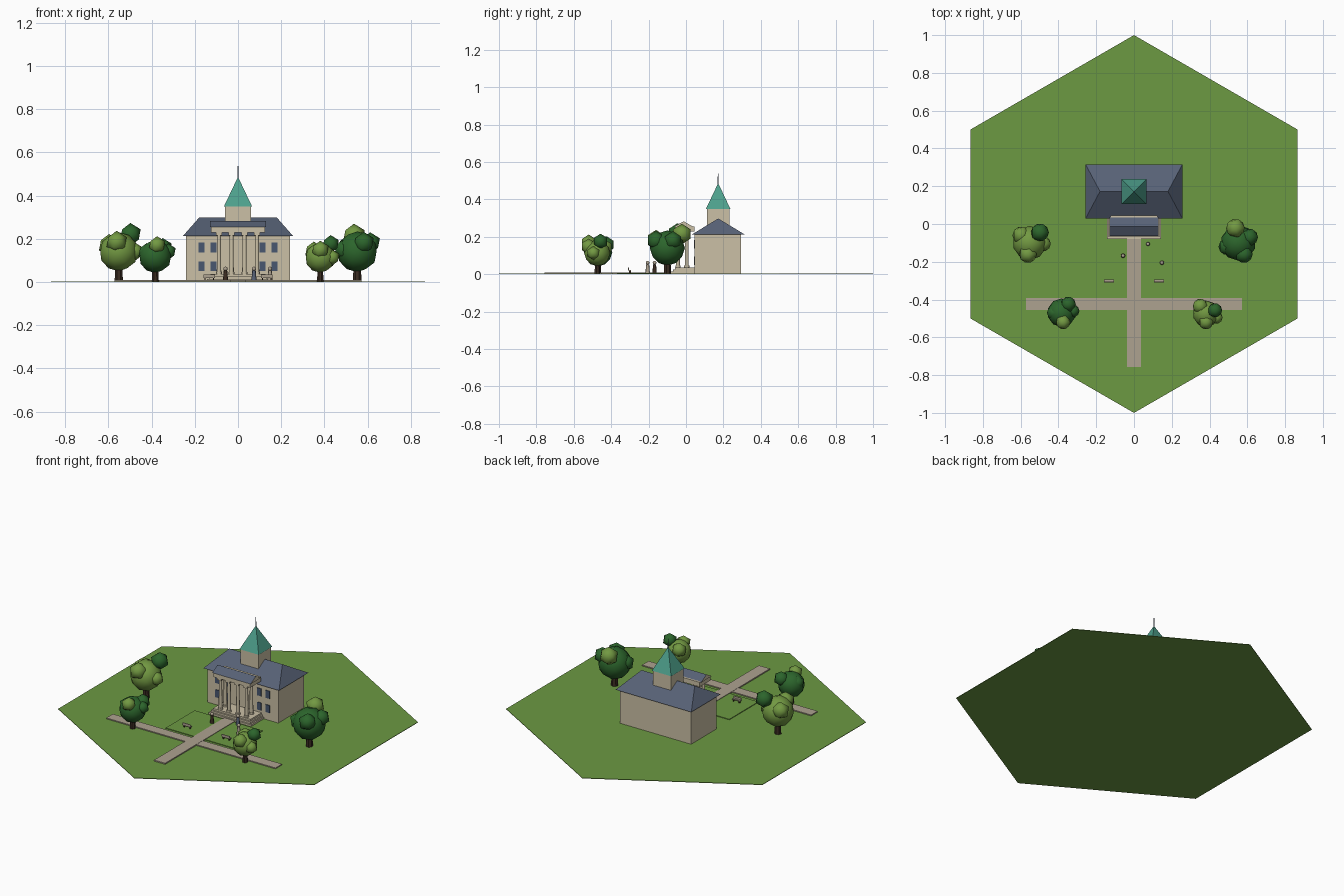
import bpy
import bmesh
import math
from mathutils import Matrix, Vector

if "Cube" in bpy.data.objects:
    bpy.data.objects.remove(bpy.data.objects["Cube"])


def material(name, rgb):
    m = bpy.data.materials.new(name)
    m.use_nodes = True
    m.diffuse_color = (*rgb, 1)
    m.node_tree.nodes["Principled BSDF"].inputs["Base Color"].default_value = (*rgb, 1)
    return m


GRASS = material("grass green", (0.15, 0.32, 0.055))
PAVING = material("paving stone", (0.42, 0.36, 0.28))
CREAM = material("cream stone", (0.6, 0.53, 0.38))
SLATE = material("slate blue", (0.095, 0.12, 0.18))
GLASS = material("window blue", (0.065, 0.095, 0.16))
COPPER = material("aged copper", (0.075, 0.35, 0.26))
DARK_LEAF = material("dark leaf", (0.025, 0.13, 0.025))
LIGHT_LEAF = material("light leaf", (0.17, 0.32, 0.055))
BARK = material("dark bark", (0.042, 0.024, 0.015))


def finish(name, bm, mat, smooth=False):
    bmesh.ops.recalc_face_normals(bm, faces=bm.faces)
    mesh = bpy.data.meshes.new(name)
    bm.to_mesh(mesh)
    bm.free()
    mesh.materials.append(mat)
    for poly in mesh.polygons:
        poly.use_smooth = smooth
    obj = bpy.data.objects.new(name, mesh)
    bpy.context.collection.objects.link(obj)
    return obj


def box(name, x, y, z, mat):
    """Box from (min, max) ranges on each axis."""
    bm = bmesh.new()
    bmesh.ops.create_cube(bm, size=1)
    for v in bm.verts:
        v.co = Vector([lo + (c + 0.5) * (hi - lo) for c, (lo, hi) in zip(v.co, (x, y, z))])
    return finish(name, bm, mat)


def drum(name, x, y, z0, z1, r0, r1, sides, mat, turn=0, smooth=False):
    """Cylinder, cone or pyramid standing at x, y."""
    bm = bmesh.new()
    place = Matrix.Translation((x, y, (z0 + z1) / 2)) @ Matrix.Rotation(turn, 4, "Z")
    bmesh.ops.create_cone(bm, cap_ends=True, segments=sides, radius1=r0, radius2=r1,
                          depth=z1 - z0, matrix=place)
    bmesh.ops.remove_doubles(bm, verts=bm.verts, dist=0.0001)
    obj = finish(name, bm, mat)
    if smooth:
        for poly in obj.data.polygons:
            poly.use_smooth = abs(poly.normal.z) < 0.9
    return obj


def ball(name, centre, radius, detail, mat):
    bm = bmesh.new()
    bmesh.ops.create_icosphere(bm, subdivisions=detail, radius=radius,
                               matrix=Matrix.Translation(centre))
    return finish(name, bm, mat, smooth=True)


def ridge_roof(name, half_x, y0, y1, z0, z1, ridge_half, mat, end_mat=None):
    """Roof with its ridge along x: hipped, or gabled if the ridge is full length."""
    bm = bmesh.new()
    ym = (y0 + y1) / 2
    base = [bm.verts.new((sx * half_x, y, z0))
            for sx, y in ((-1, y0), (1, y0), (1, y1), (-1, y1))]
    left, right = (bm.verts.new((s * ridge_half, ym, z1)) for s in (-1, 1))
    a, b, c, d = base
    for loop in (base, (a, b, right, left), (c, d, left, right), (b, c, right), (d, a, left)):
        bm.faces.new(loop)
    obj = finish(name, bm, mat)
    if end_mat:
        obj.data.materials.append(end_mat)
        for poly in obj.data.polygons:
            poly.material_index = int(abs(poly.normal.x) > 0.9)
    return obj


# Ground, lawn and crossing paths
drum("ground", 0, 0, 0, 0.003, 1, 1, 6, GRASS)
box("lawn", (-0.23, 0.23), (-0.37, -0.09), (0.003, 0.007), GRASS)
box("long_path", (-0.037, 0.037), (-0.757, -0.08), (0.003, 0.01), PAVING)
box("cross_path", (-0.572, 0.572), (-0.455, -0.392), (0.003, 0.009), PAVING)

# Main hall
HALL_Y = 0.172
FRONT = 0.046
box("hall_walls", (-0.24, 0.24), (FRONT, 0.293), (0.003, 0.212), CREAM)
ridge_roof("hall_roof", 0.256, 0.03, 0.315, 0.212, 0.298, 0.18, SLATE)
for side in (-1, 1):
    for x in (0.113, 0.17):
        for z in (0.05, 0.137):
            box("window", (side * x - 0.014, side * x + 0.014), (FRONT - 0.004, FRONT + 0.002),
                (z, z + 0.046), GLASS)

# Tower, spire and finial
box("tower", (-0.061, 0.061), (HALL_Y - 0.061, HALL_Y + 0.061), (0.22, 0.35), CREAM)
drum("spire", 0, HALL_Y, 0.35, 0.487, 0.065 * math.sqrt(2), 0, 4, COPPER, math.pi / 4)
drum("finial", 0, HALL_Y, 0.475, 0.538, 0.003, 0.002, 6, SLATE)

# Portico steps, columns, entablature and roof
for i in range(3):
    box("portico_step", (-0.143 + i * 0.008, 0.143 - i * 0.008),
        (-0.08 + i * 0.01, FRONT), (0.003 + i * 0.011, 0.014 + i * 0.011), CREAM)


def column(x, y):
    drum("column_base", x, y, 0.036, 0.046, 0.014, 0.014, 12, CREAM, smooth=True)
    drum("column_shaft", x, y, 0.046, 0.216, 0.0105, 0.009, 12, CREAM, smooth=True)
    box("column_capital", (x - 0.014, x + 0.014), (y - 0.014, y + 0.014), (0.216, 0.228), CREAM)


for side in (-1, 1):
    column(side * 0.03, -0.043)
    column(side * 0.088, -0.043)
    column(side * 0.088, 0.004)
box("entablature", (-0.124, 0.124), (-0.06, FRONT), (0.228, 0.256), CREAM)
ridge_roof("portico_roof", 0.13, -0.064, 0.038, 0.254, 0.283, 0.13, SLATE, CREAM)

# Benches
for side in (-1, 1):
    x = side * 0.133
    box("bench_seat", (x - 0.027, x + 0.027), (-0.307, -0.293), (0.018, 0.023), PAVING)
    box("bench_back", (x - 0.027, x + 0.027), (-0.309, -0.305), (0.023, 0.035), PAVING)
    for leg in (-0.02, 0.02):
        box("bench_leg", (x + leg - 0.003, x + leg + 0.003), (-0.305, -0.295),
            (0.005, 0.018), BARK)

# Visitors
for x, y, coat in ((0.074, -0.106, SLATE), (-0.058, -0.168, BARK), (0.148, -0.205, PAVING)):
    drum("visitor_body", x, y, 0.005, 0.053, 0.012, 0.008, 8, coat, smooth=True)
    ball("visitor_head", (x, y, 0.061), 0.01, 2, PAVING)


def tree(x, y, z, radius, main, clumps):
    """Trunk, main crown and smaller clumps given as offsets from the crown centre."""
    drum("tree_trunk", x, y, 0.003, z, radius * 0.22, radius * 0.15, 7, BARK)
    ball("tree_crown", (x, y, z), radius, 2, main)
    for dx, dy, dz, r, leaf in clumps:
        ball("leaf_clump", (x + dx, y + dy, z + dz), r, 1, leaf)


# Trees around the lawn
tree(-0.552, -0.1, 0.14, 0.09, LIGHT_LEAF, (
    (0.054, 0.055, 0.08, 0.053, DARK_LEAF), (0.072, -0.005, 0.0, 0.044, LIGHT_LEAF),
    (-0.01, -0.06, 0.045, 0.052, LIGHT_LEAF), (-0.045, 0.04, 0.03, 0.052, LIGHT_LEAF)))
tree(0.552, -0.1, 0.14, 0.094, DARK_LEAF, (
    (-0.015, 0.078, 0.075, 0.055, LIGHT_LEAF), (0.06, 0.03, 0.04, 0.05, DARK_LEAF),
    (0.03, -0.06, 0.04, 0.052, DARK_LEAF), (-0.06, -0.02, 0.01, 0.05, DARK_LEAF)))
tree(-0.383, -0.47, 0.118, 0.076, DARK_LEAF, (
    (0.008, -0.05, 0.052, 0.042, LIGHT_LEAF), (0.035, 0.045, 0.04, 0.045, DARK_LEAF),
    (0.06, 0.01, 0.022, 0.038, DARK_LEAF), (-0.04, 0.0, 0.02, 0.042, DARK_LEAF)))
tree(0.381, -0.475, 0.113, 0.07, LIGHT_LEAF, (
    (0.048, 0.018, 0.062, 0.042, DARK_LEAF), (0.055, -0.02, 0.0, 0.037, LIGHT_LEAF),
    (0.0, -0.045, 0.035, 0.043, LIGHT_LEAF), (-0.03, 0.04, 0.03, 0.044, LIGHT_LEAF)))
